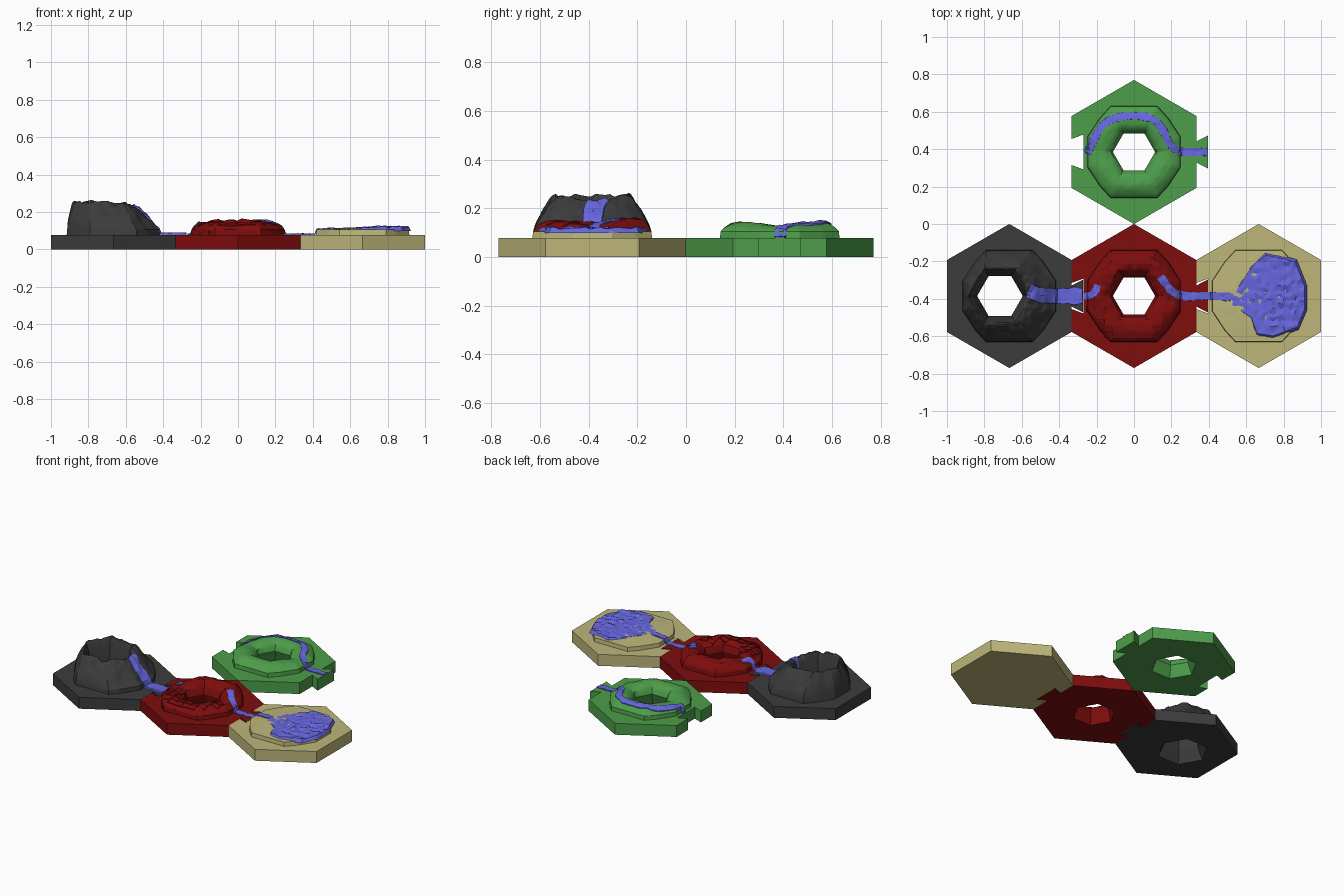
import bpy, bmesh, math
from mathutils import Vector, noise
from mathutils.bvhtree import BVHTree

if "Cube" in bpy.data.objects:
    bpy.data.objects.remove(bpy.data.objects["Cube"])

N = 120            # samples round each landform
BASE, TIER = 0.078, 0.105


def material(name, rgb):
    m = bpy.data.materials.new(name)
    m.diffuse_color = (*rgb, 1)
    m.use_nodes = True
    m.node_tree.nodes["Principled BSDF"].inputs["Base Color"].default_value = m.diffuse_color
    return m


GREEN = material("grass green", (0.075, 0.34, 0.07))
BLACK = material("rock charcoal", (0.045, 0.045, 0.045))
RED = material("brick red", (0.21, 0.004, 0.004))
TAN = material("sand tan", (0.51, 0.47, 0.195))
BLUE = material("water blue", (0.135, 0.135, 0.74))


def finish(bm, name, mat, angle=30):
    bmesh.ops.recalc_face_normals(bm, faces=bm.faces)
    me = bpy.data.meshes.new(name)
    bm.to_mesh(me)
    bm.free()
    ob = bpy.data.objects.new(name, me)
    me.materials.append(mat)
    bpy.context.collection.objects.link(ob)
    bpy.ops.object.select_all(action='DESELECT')
    ob.select_set(True)
    bpy.context.view_layer.objects.active = ob
    bpy.ops.object.shade_smooth_by_angle(angle=math.radians(angle))
    return ob


def wob(x, y, f, seed=0.0):
    return noise.noise(Vector((x * f, y * f, seed)))


def lerp_table(tab, t):
    for (a, p), (b, q) in zip(tab, tab[1:]):
        if t <= b:
            return p + (q - p) * (t - a) / (b - a)
    return tab[-1][1]


def poly_radius(verts, a):
    """Distance from centre to a convex polygon along angle a."""
    u, best = Vector((math.cos(a), math.sin(a))), 9
    for p, q in zip(verts, verts[1:] + verts[:1]):
        n = Vector((q.y - p.y, p.x - q.x)).normalized()
        if n.dot(u) > 1e-6:
            best = min(best, n.dot(p) / n.dot(u))
    return best


def polar(pairs):
    return [Vector((r * math.cos(math.radians(a)), r * math.sin(math.radians(a)))) for a, r in pairs]


TIER_POLY = polar([(q + a, r) for q in (0, 90, 180, 270)
                   for a, r in ([(18, .276), (45, .272), (63, .29)] if q % 180 == 0
                                else [(27, .29), (45, .272), (72, .276)])])
HEX = polar([(60 * k, 1) for k in range(6)])


def outline(tab, notch):
    pts = [(0.3333, -.1925)]
    if tab:
        pts += [(.333, -.056), (.395, -.088), (.395, .088), (.333, .056)]
    pts += [(.3333, .1925), (0, .385), (-.3333, .1925)]
    if notch:
        pts += [(-.333, .07), (-.271, .093), (-.271, -.093), (-.333, -.07)]
    return pts + [(-.3333, -.1925), (0, -.385)]


surfaces = {}


def tile(name, mat, cx, cy, tab, notch, height, rim, bore, shift=0, rough=0.0, angle=30):
    """Hex plate, twelve-sided tier, sculpted land and tapered hex bore in one closed mesh."""
    bm = bmesh.new()
    new = lambda x, y, z: bm.verts.new((cx + x, cy + y, z))
    angs = [2 * math.pi * k / N for k in range(N)]

    def ring_edges(r):
        return [bm.edges.get((a, b)) or bm.edges.new((a, b)) for a, b in zip(r, r[1:] + r[:1])]

    def skin(a, b):
        for i in range(len(a)):
            j = (i + 1) % len(a)
            bm.faces.new((a[i], a[j], b[j], b[i]))

    # plate
    pts = outline(tab, notch)
    low = [new(x, y, 0) for x, y in pts]
    top = [new(x, y, BASE) for x, y in pts]
    skin(low, top)
    # tier and land
    rings = []
    for z, s in ((BASE, .95), (TIER, .94)):
        rings.append([new(math.cos(a) * s * poly_radius(TIER_POLY, a),
                          math.sin(a) * s * poly_radius(TIER_POLY, a), z) for a in angs])
    steps = 14
    for k in range(1, steps + 1):
        t, ring = k / steps, []
        for a in angs:
            ro = .94 * poly_radius(TIER_POLY, a)
            ri = rim * poly_radius(HEX, a)
            r = ro + (ri - ro) * t
            x, y = r * math.cos(a) + shift * t, r * math.sin(a)
            n = wob(x + cx, y + cy, 14, 1) + .6 * wob(x + cx, y + cy, 34, 2)
            z = height(t, a) + rough * n * min(1, t * 3)
            ring.append(new(x, y, z))
        rings.append(ring)
    # bore
    for r, z in bore:
        rings.append([new(math.cos(a) * r * poly_radius(HEX, a) + shift,
                          math.sin(a) * r * poly_radius(HEX, a), z) for a in angs])
    for a, b in zip(rings, rings[1:]):
        skin(a, b)
    bmesh.ops.triangle_fill(bm, use_beauty=True, edges=ring_edges(top) + ring_edges(rings[0]))
    if bore:
        bmesh.ops.triangle_fill(bm, use_beauty=True, edges=ring_edges(low) + ring_edges(rings[-1]))
    else:
        bm.faces.new(rings[-1])
        bm.faces.new(low)
    bm.normal_update()
    surfaces[name] = BVHTree.FromBMesh(bm)
    return finish(bm, name, mat, angle)


def ground(x, y):
    hits = [s.ray_cast(Vector((x, y, 1)), Vector((0, 0, -1)))[0] for s in surfaces.values()]
    return max([h.z for h in hits if h] + [BASE - .01])


def side_dip(a, power=8):
    return abs(math.cos(a)) ** power


# landforms: height as a function of inward fraction t and angle a
def meadow(t, a):
    z = lerp_table([(0, TIER), (.1, .119), (.35, .137), (.6, .144), (.85, .139), (1, .128)], t)
    return TIER + (z - TIER) * (1 - .35 * side_dip(a))


def crater(t, a):
    steep = lerp_table([(0, TIER), (.1, .15), (.4, .2), (.7, .24), (.9, .258), (1, .25)], t)
    slope = lerp_table([(0, TIER), (.1, .115), (.4, .165), (.7, .22), (.9, .25), (1, .245)], t)
    w = .5 + .5 * math.cos(a)
    dip = .03 * t * max(0, math.cos(a)) ** 20
    return steep * (1 - w) + slope * w - dip


def ruins(t, a):
    z = lerp_table([(0, TIER), (.1, .125), (.35, .15), (.65, .158), (.9, .152), (1, .14)], t)
    k = 1 - .3 * max(0, -math.sin(a)) - .35 * side_dip(a)
    return TIER + (z - TIER) * k


def beach(t, a):
    return TIER + .007 * min(1, t * 2)


tile("meadow_tile", GREEN, 0, .385, True, True, meadow, .142,
     [(.125, .11), (.113, .078), (.145, 0)], rough=.003)
tile("crater_tile", BLACK, -.6667, -.385, True, False, crater, .165,
     [(.15, .21), (.135, .14), (.122, .078), (.16, 0)], shift=-.05, rough=.018, angle=20)
tile("ruins_tile", RED, 0, -.385, True, True, ruins, .15,
     [(.13, .12), (.113, .078), (.135, 0)], rough=.011, angle=20)
tile("beach_tile", TAN, .6667, -.385, False, True, beach, .02, [], rough=.0015)

# bricks laid on the front of the ruins
bm = bmesh.new()
for row in range(5):
    y = -.455 - .034 * row
    half = .23 - .024 * row
    x = -half + (.025 if row % 2 else 0)
    while x < half - .02:
        if math.hypot(x, y + .385) > .145 and math.hypot(x, y + .385) < .25:
            v = bmesh.ops.create_cube(bm, size=1)['verts']
            z = ground(x, y)
            for p in v:
                px, py = x + p.co.x * .046, y + p.co.y * .03
                p.co = (px, py, ground(px, py) + (.005 if p.co.z > 0 else -.012))
        x += .051
finish(bm, "ruin_bricks", RED)


def river(name, path, width, lift=.006, seed=0):
    """Rippled ribbon of water draped over the ground."""
    pts = [Vector(p) for p in path]
    fine = []
    for i in range(len(pts) - 1):
        p0, p1, p2, p3 = pts[max(i - 1, 0)], pts[i], pts[i + 1], pts[min(i + 2, len(pts) - 1)]
        for k in range(8):
            t = k / 8
            fine.append(.5 * (2 * p1 + (p2 - p0) * t + (2 * p0 - 5 * p1 + 4 * p2 - p3) * t * t
                              + (3 * p1 - p0 - 3 * p2 + p3) * t ** 3))
    fine.append(pts[-1])
    bm, rows = bmesh.new(), []
    for i, p in enumerate(fine):
        d = (fine[min(i + 1, len(fine) - 1)] - fine[max(i - 1, 0)]).normalized()
        side = Vector((-d.y, d.x))
        w = width * (1 + .25 * wob(p.x, p.y, 25, seed))
        row = []
        for s in (-.5, -.48, -.25, 0, .25, .48, .5):
            q = p + side * s * w
            z = ground(q.x, q.y)
            z += -.008 if abs(s) == .5 else lift + .005 * wob(q.x, q.y, 45, seed)
            row.append(bm.verts.new((q.x, q.y, z)))
        rows.append(row)
    for a, b in zip(rows, rows[1:]):
        for i in range(6):
            bm.faces.new((a[i], a[i + 1], b[i + 1], b[i]))
    bm.faces.new(rows[0])
    bm.faces.new(rows[-1])
    finish(bm, name, BLUE, 20)


river("meadow_river", [(-.25, .375), (-.215, .45), (-.16, .535), (-.08, .57), (0, .578), (.09, .565),
                       (.15, .51), (.19, .43), (.24, .39), (.32, .385), (.394, .385)], .042)
river("crater_stream", [(-.565, -.355), (-.5, -.38), (-.42, -.385), (-.34, -.385), (-.275, -.385)], .085, .01, 3)
river("ruins_stream_left", [(-.27, -.385), (-.23, -.38), (-.205, -.355), (-.195, -.325)], .04, .005, 4)
river("ruins_stream_right", [(.14, -.28), (.17, -.32), (.21, -.365), (.27, -.385), (.34, -.385),
                             (.42, -.385), (.52, -.39)], .045, .005, 5)

# lake: choppy water sheet sinking into the sand on its left shore
shore = [Vector(p) for p in [(.925, -.46), (.925, -.33), (.87, -.19), (.80, -.17), (.70, -.15), (.62, -.22),
                             (.54, -.34), (.46, -.37), (.46, -.41), (.53, -.45), (.62, -.51),
                             (.65, -.60), (.74, -.615), (.88, -.565)]]
mid = Vector((.75, -.385))
rim = [p.lerp(q, k / 6) for p, q in zip(shore, shore[1:] + shore[:1]) for k in range(6)]
bm, rings = bmesh.new(), []
for k in range(1, 15):
    t, ring = k / 14, []
    for p in rim:
        q = mid.lerp(p, t)
        deep = max(0, min(1, (q.x - .55) / .2))
        z = .112 + .007 * deep + (.006 + .007 * deep) * wob(q.x, q.y, 32, 7)
        if k == 14:
            z = .098
        ring.append(bm.verts.new((q.x, q.y, z)))
    rings.append(ring)
bm.faces.new(rings[0])
for a, b in zip(rings, rings[1:]):
    for i in range(len(a)):
        j = (i + 1) % len(a)
        bm.faces.new((a[i], a[j], b[j], b[i]))
finish(bm, "lake_water", BLUE, 20)
